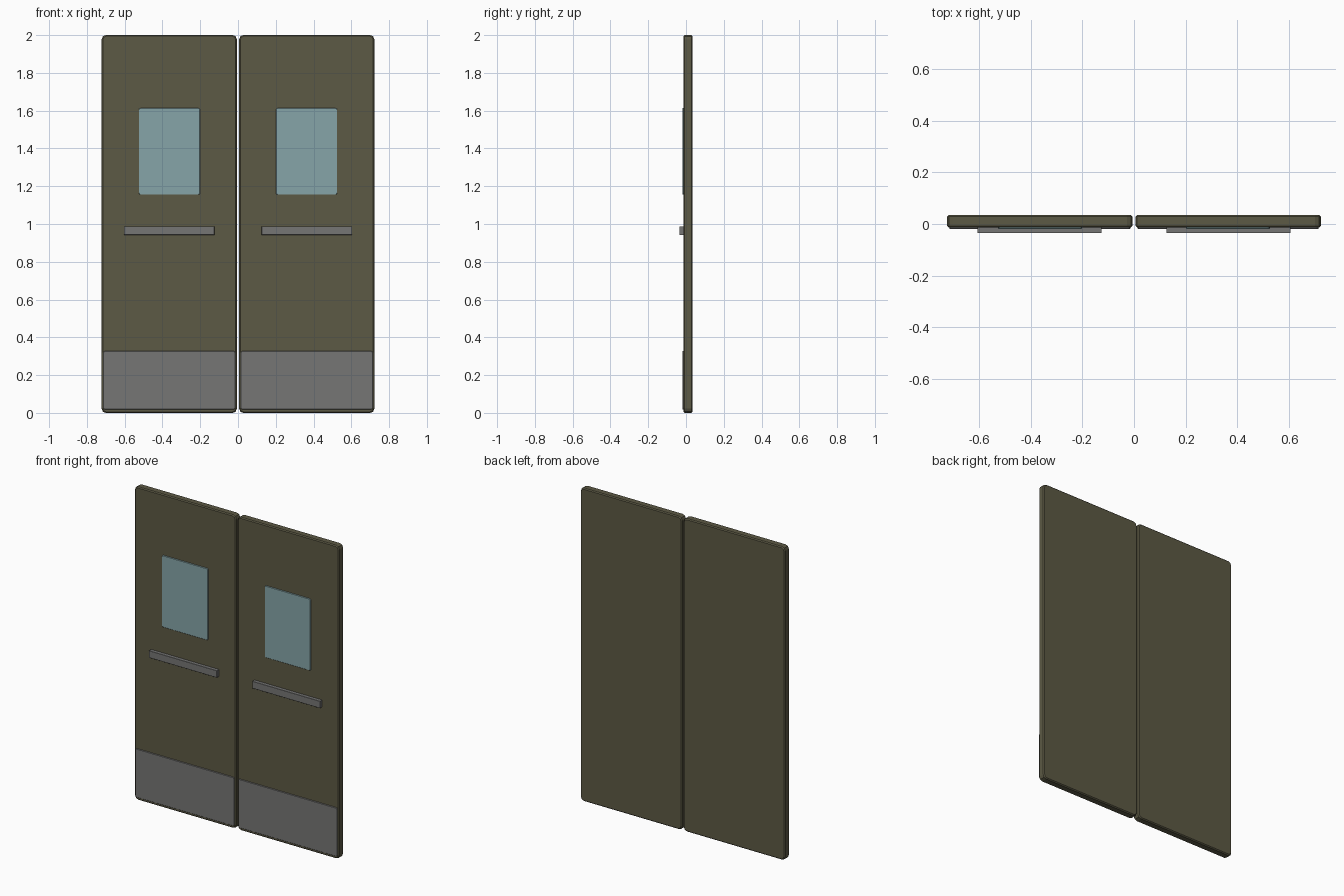
import bpy
import bmesh
from mathutils import Vector

old = bpy.data.objects.get("Cube")
if old:
    bpy.data.objects.remove(old, do_unlink=True)


def material(name, rgb):
    mat = bpy.data.materials.new(name)
    mat.use_nodes = True
    mat.diffuse_color = (*rgb, 1)
    mat.node_tree.nodes["Principled BSDF"].inputs["Base Color"].default_value = (*rgb, 1)
    return mat


olive = material("olive_paint", (0.107, 0.100, 0.058))
steel = material("brushed_steel", (0.181, 0.181, 0.178))
glass = material("pale_blue_glass", (0.238, 0.376, 0.392))


def panel(name, mat, x, y, z, corner=0.0, rim=0.0):
    """Box between (min, max) ranges, with rounded corners and a chamfered front and back rim."""
    low, high = (Vector(p) for p in zip(x, y, z))
    bm = bmesh.new()
    bmesh.ops.create_cube(bm, size=1)
    for v in bm.verts:
        v.co = (low + high) / 2 + v.co * (high - low)
    if corner:
        depth_edges = [e for e in bm.edges
                       if abs(e.verts[0].co.y - e.verts[1].co.y) > 1e-5]
        bmesh.ops.bevel(bm, geom=depth_edges, offset=corner, segments=2,
                        profile=0.5, affect='EDGES')
    if rim:
        rim_edges = [e for e in bm.edges
                     if abs(e.verts[0].co.y - e.verts[1].co.y) < 1e-5]
        bmesh.ops.bevel(bm, geom=rim_edges, offset=rim, segments=1, affect='EDGES')
    bmesh.ops.recalc_face_normals(bm, faces=bm.faces)
    mesh = bpy.data.meshes.new(name)
    bm.to_mesh(mesh)
    bm.free()
    mesh.materials.append(mat)
    obj = bpy.data.objects.new(name, mesh)
    bpy.context.collection.objects.link(obj)
    return obj


# Two mirrored door leaves, each with a window, push bar and kick plate
front, back = -0.013, 0.035
plate = (front - 0.006, front + 0.002)
for side, s in (("left", 1), ("right", -1)):
    def span(inner, outer):
        return tuple(sorted((s * inner, s * outer)))

    panel(side + "_door_leaf", olive, span(0.006, 0.722), (front, back), (0, 2), 0.022, 0.006)
    panel(side + "_window", glass, span(0.201, 0.525), plate, (1.155, 1.613), 0.008, 0.002)
    panel(side + "_push_bar", steel, span(0.125, 0.604), (-0.035, front + 0.001), (0.943, 0.988), 0, 0.001)
    panel(side + "_kick_plate", steel, span(0.014, 0.714), plate, (0.018, 0.328), 0.01, 0.002)
